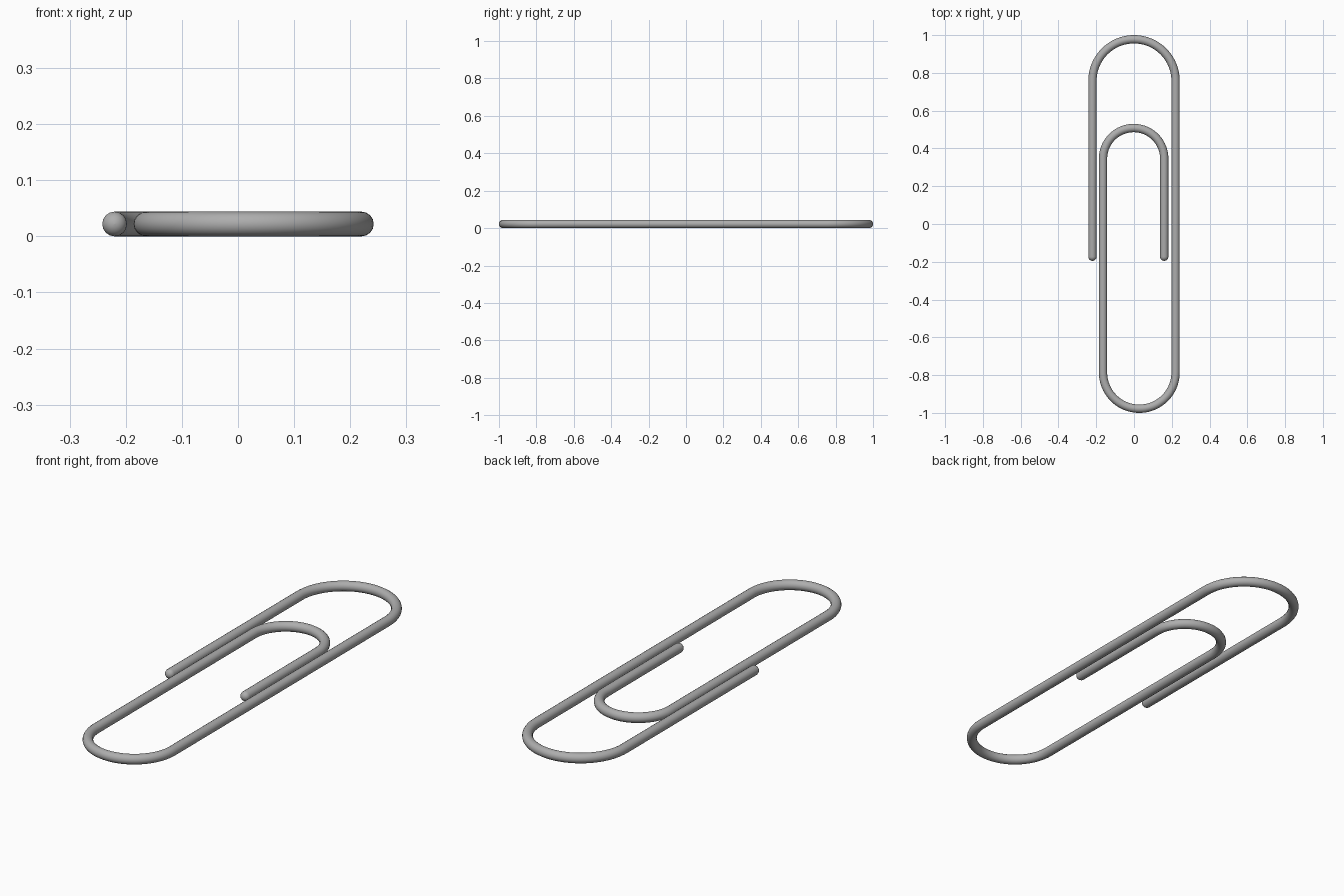
import bpy
from math import sin, cos, pi

cube = bpy.data.objects.get("Cube")
if cube:
    bpy.data.objects.remove(cube, do_unlink=True)

R = 0.022           # wire radius
END = -0.195        # tip of both free ends

steel = bpy.data.materials.new("steel grey")
steel.use_nodes = True
grey = (0.42, 0.42, 0.42, 1)
steel.diffuse_color = grey
steel.node_tree.nodes["Principled BSDF"].inputs["Base Color"].default_value = grey


def bend(x0, x1, y, up, steps=40):
    """Half circle from x0 to x1, bulging to +y (up=1) or -y (up=-1)."""
    mid, half = (x0 + x1) / 2, (x1 - x0) / 2
    return [(mid - half * cos(pi * i / steps),
             y + up * abs(half) * sin(pi * i / steps), 1)
            for i in range(steps + 1)]


def tip(x, steps=8):
    """Rounded wire end, from its point up to full thickness."""
    return [(x, END + R * (1 - cos(a)), max(sin(a), 0.02))
            for a in (pi / 2 * i / steps for i in range(steps + 1))]


# Wire path: outer end, back bend, front bend, inner bend, inner end
path = (tip(-0.22)
        + bend(-0.22, 0.22, 0.758, 1)
        + bend(0.22, -0.164, -0.786, -1)
        + bend(-0.164, 0.16, 0.346, 1)
        + tip(0.16)[::-1])

curve = bpy.data.curves.new("bent_wire", "CURVE")
curve.dimensions = "3D"
curve.bevel_depth = R
curve.bevel_resolution = 6
curve.use_fill_caps = True
spline = curve.splines.new("POLY")
spline.points.add(len(path) - 1)
for point, (x, y, thickness) in zip(spline.points, path):
    point.co = (x, y, R, 1)
    point.radius = thickness

wire = bpy.data.objects.new("bent_wire", curve)
bpy.context.collection.objects.link(wire)
curve.materials.append(steel)

# Turn the swept wire into a smooth mesh
bpy.ops.object.select_all(action="DESELECT")
wire.select_set(True)
bpy.context.view_layer.objects.active = wire
bpy.ops.object.convert(target="MESH")
bpy.ops.object.shade_smooth()
